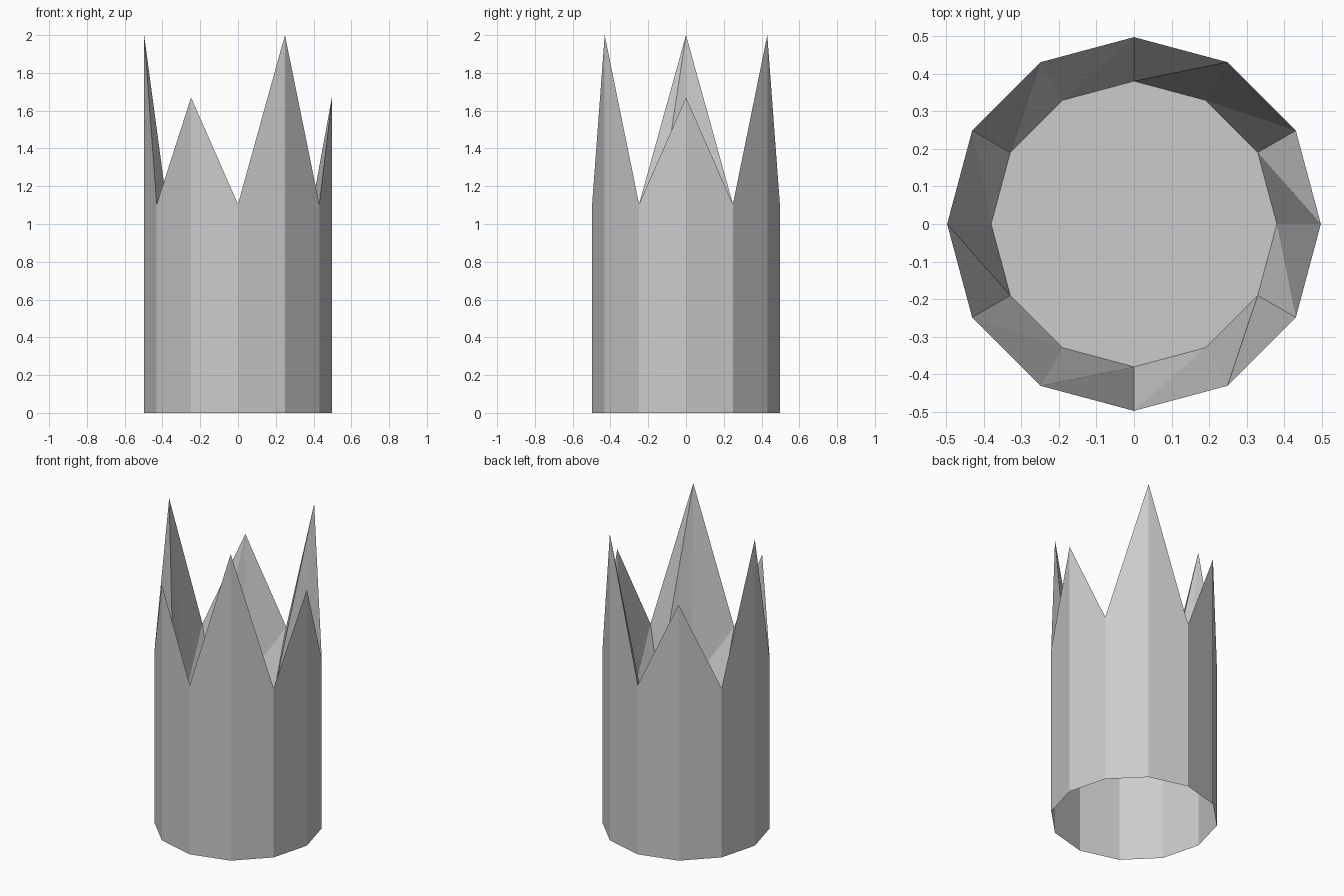
import bpy, bmesh, math

SIDES = 12
OUTER, INNER = 0.497, 0.38      # radii of the wall and of the recessed floor
TALL, SHORT, VALLEY, FLOOR = 2.0, 1.67, 1.105, 0.75

old = bpy.data.objects.get("Cube")
if old:
    bpy.data.objects.remove(old, do_unlink=True)

grey = bpy.data.materials.new("plain_grey")
grey.use_nodes = True
colour = (0.6, 0.6, 0.6, 1)
grey.diffuse_color = colour
grey.node_tree.nodes["Principled BSDF"].inputs["Base Color"].default_value = colour


def rim_height(i):
    """Valleys at odd corners, short and tall points alternating at even ones."""
    if i % 2:
        return VALLEY
    return TALL if i % 4 == 2 else SHORT


def ring(bm, radius, height):
    step = math.tau / SIDES
    return [bm.verts.new((radius * math.cos(i * step),
                          radius * math.sin(i * step), height(i)))
            for i in range(SIDES)]


def finish(bm, name):
    mesh = bpy.data.meshes.new(name)
    bm.to_mesh(mesh)
    bm.free()
    mesh.materials.append(grey)
    obj = bpy.data.objects.new(name, mesh)
    bpy.context.collection.objects.link(obj)


# Outer wall: open at the bottom, zigzag rim at the top
bm = bmesh.new()
base = ring(bm, OUTER, lambda i: 0)
rim = ring(bm, OUTER, rim_height)
for i in range(SIDES):
    j = (i + 1) % SIDES
    bm.faces.new((base[i], base[j], rim[j], rim[i]))
finish(bm, "pointed_outer_wall")

# Inner lining: slopes from the rim down to a flat floor
bm = bmesh.new()
rim = ring(bm, OUTER, rim_height)
floor = ring(bm, INNER, lambda i: FLOOR)
for i in range(SIDES):
    j = (i + 1) % SIDES
    bm.faces.new((rim[i], rim[j], floor[j]))
    bm.faces.new((rim[i], floor[j], floor[i]))
bm.faces.new(floor)
finish(bm, "inner_lining_and_floor")
